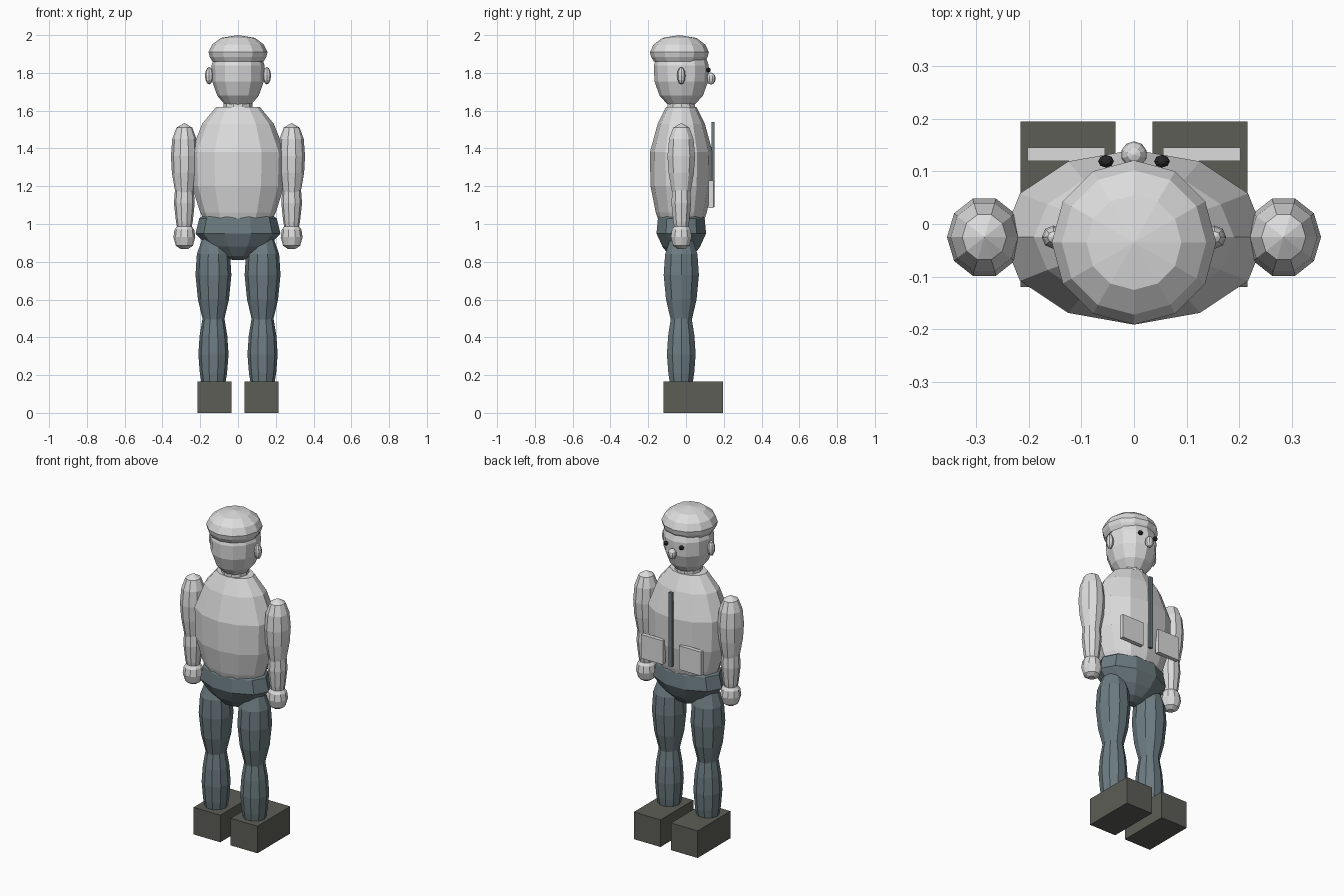
import bpy, bmesh, math
from mathutils import Vector

cube = bpy.data.objects.get("Cube")
if cube:
    bpy.data.objects.remove(cube, do_unlink=True)


def material(name, rgb):
    m = bpy.data.materials.new(name)
    m.use_nodes = True
    color = (*rgb, 1)
    m.diffuse_color = color
    m.node_tree.nodes["Principled BSDF"].inputs["Base Color"].default_value = color
    return m


LIGHT = material("light grey", (0.72, 0.72, 0.72))
BLUE = material("slate blue", (0.15, 0.2, 0.22))
BOOT = material("dark olive grey", (0.11, 0.11, 0.095))
DARK = material("near black", (0.02, 0.02, 0.022))
AXIS_Y = -0.025


def finish(name, bm, mat):
    bmesh.ops.remove_doubles(bm, verts=bm.verts, dist=1e-5)
    bmesh.ops.recalc_face_normals(bm, faces=bm.faces)
    mesh = bpy.data.meshes.new(name)
    bm.to_mesh(mesh)
    bm.free()
    mesh.materials.append(mat)
    ob = bpy.data.objects.new(name, mesh)
    bpy.context.collection.objects.link(ob)
    return ob


def loft(name, x, rings, sides, mat, y=AXIS_Y):
    """Stack of elliptical rings given as (z, half width, half depth)."""
    bm = bmesh.new()
    loops = []
    for z, rx, ry in rings:
        loops.append([bm.verts.new((x + rx * math.cos(i * math.tau / sides),
                                    y + ry * math.sin(i * math.tau / sides), z))
                      for i in range(sides)])
    for low, high in zip(loops, loops[1:]):
        for i in range(sides):
            j = (i + 1) % sides
            bm.faces.new((low[i], low[j], high[j], high[i]))
    bm.faces.new(loops[0])
    bm.faces.new(loops[-1])
    bmesh.ops.dissolve_degenerate(bm, dist=1e-5, edges=bm.edges)
    return finish(name, bm, mat)


def box(name, low, high, mat):
    bm = bmesh.new()
    bmesh.ops.create_cube(bm, size=1)
    low, high = Vector(low), Vector(high)
    for v in bm.verts:
        v.co = (low + high) / 2 + v.co * (high - low)
    return finish(name, bm, mat)


def ball(name, center, radii, mat, sides=8):
    bm = bmesh.new()
    bmesh.ops.create_uvsphere(bm, u_segments=sides, v_segments=6, radius=1)
    for v in bm.verts:
        v.co = Vector(center) + v.co * Vector(radii)
    return finish(name, bm, mat)


# Trunk
loft("torso", 0, [(1.03, .185, .125), (1.06, .2, .135), (1.2, .244, .163),
                  (1.38, .25, .166), (1.53, .19, .125), (1.62, .115, .08)], 12, LIGHT)
loft("pelvis", 0, [(.81, .03, .025), (.83, .085, .065), (.88, .16, .105),
                   (.95, .225, .138), (1.03, .205, .13), (1.05, .175, .115)], 10, BLUE)

# Head and cap
loft("neck", 0, [(1.57, .08, .08), (1.72, .07, .07)], 10, LIGHT)
loft("head", 0, [(1.6, .015, .015), (1.63, .068, .07), (1.68, .11, .115),
                 (1.755, .137, .142), (1.84, .14, .145), (1.9, .12, .125)], 12, LIGHT)
loft("cap", 0, [(1.86, .135, .135), (1.885, .15, .15), (1.91, .156, .156),
                (1.95, .137, .137), (1.985, .09, .09), (2, 0, 0)], 12, LIGHT, -.035)
ball("nose", (0, .132, 1.77), (.025, .025, .032), LIGHT, 10)

# Front of the shirt
box("shirt_strip", (-.012, .135, 1.09), (.012, .15, 1.54), BLUE)

# Paired parts
for side, s in (("left", 1), ("right", -1)):
    ball(side + "_ear", (s * .153, AXIS_Y, 1.785), (.022, .022, .046), LIGHT)
    ball(side + "_eye", (s * .053, .119, 1.815), (.015, .012, .013), DARK)
    x = s * .284
    loft(side + "_upper_arm", x, [(1.14, .042, .045), (1.19, .052, .056), (1.27, .066, .07),
                                  (1.36, .071, .077), (1.45, .064, .068), (1.51, .042, .045),
                                  (1.535, 0, 0)], 10, LIGHT)
    loft(side + "_forearm", x, [(.97, .036, .036), (1.01, .044, .044), (1.11, .055, .055),
                                (1.18, .05, .05), (1.21, .035, .035)], 10, LIGHT)
    loft(side + "_hand", x, [(.868, .02, .02), (.885, .045, .045), (.93, .058, .058),
                             (.97, .052, .052), (1.0, .03, .03)], 10, LIGHT)
    x = s * .13
    loft(side + "_thigh", x, [(.49, .056, .058), (.6, .082, .085), (.73, .095, .098),
                              (.84, .088, .09), (.92, .06, .062)], 10, BLUE)
    loft(side + "_shin", x, [(.15, .062, .062), (.21, .072, .072), (.31, .08, .08),
                             (.41, .073, .073), (.5, .058, .058)], 10, BLUE)
    edges = sorted((s * .035, s * .215))
    box(side + "_boot", (edges[0], -.12, 0), (edges[1], .195, .165), BOOT)
    edges = sorted((s * .055, s * .202))
    box(side + "_pocket", (edges[0], .12, 1.085), (edges[1], .145, 1.23), LIGHT)
